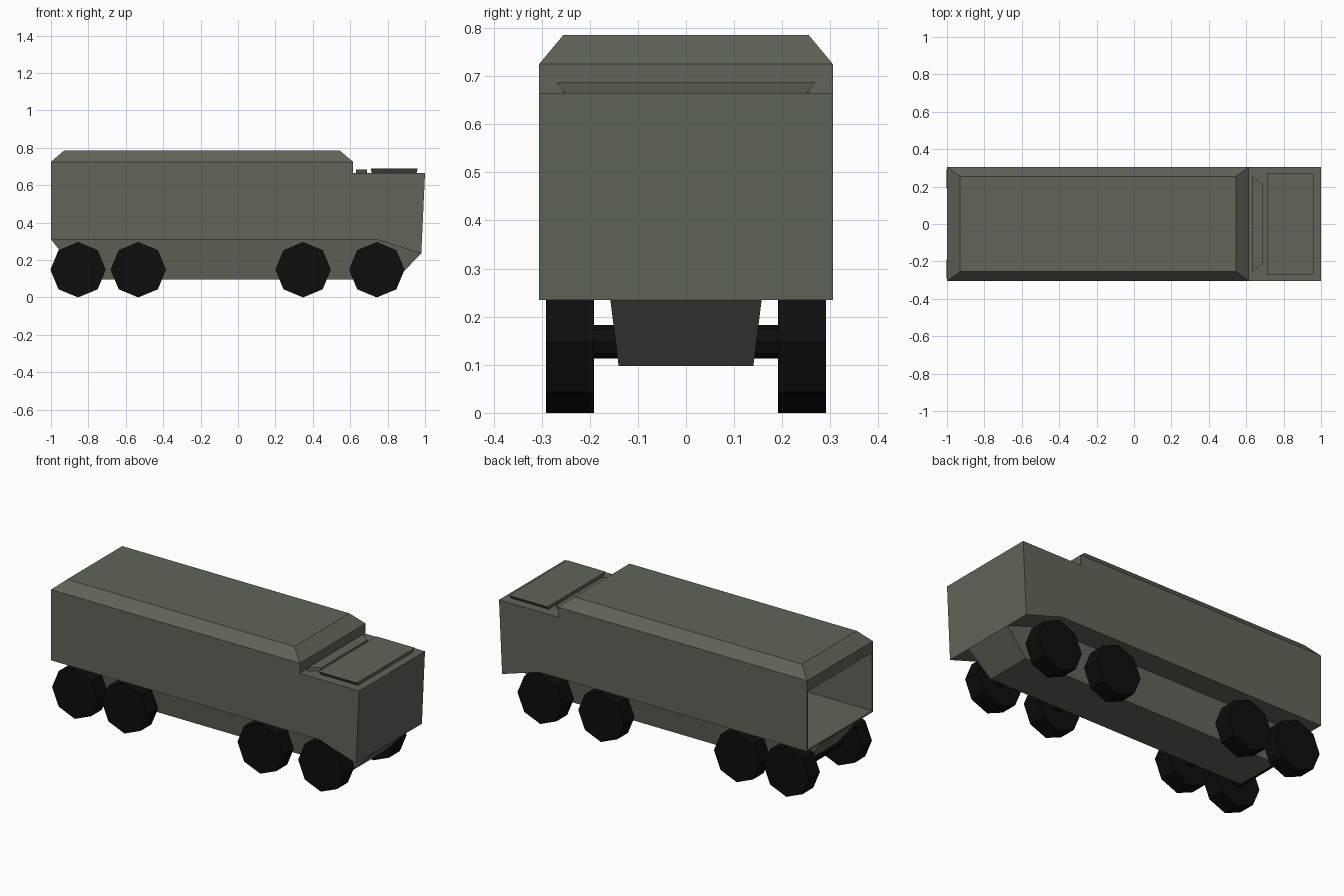
import bpy, bmesh, math
from mathutils import Vector

if "Cube" in bpy.data.objects:
    bpy.data.objects.remove(bpy.data.objects["Cube"])


def material(name, rgb):
    m = bpy.data.materials.new(name)
    m.diffuse_color = (*rgb, 1)
    m.use_nodes = True
    m.node_tree.nodes["Principled BSDF"].inputs["Base Color"].default_value = m.diffuse_color
    return m


OLIVE = material("olive_paint", (0.115, 0.13, 0.098))
BLACK = material("black_rubber", (0.004, 0.004, 0.004))


def finish(bm, name, mat):
    bmesh.ops.recalc_face_normals(bm, faces=bm.faces)
    me = bpy.data.meshes.new(name)
    bm.to_mesh(me)
    bm.free()
    me.materials.append(mat)
    ob = bpy.data.objects.new(name, me)
    bpy.context.collection.objects.link(ob)
    return ob


def loft(rings):
    """Closed solid through two matching rings of points."""
    bm = bmesh.new()
    a, b = [[bm.verts.new(p) for p in ring] for ring in rings]
    bm.faces.new(a)
    bm.faces.new(b[::-1])
    n = len(a)
    for i in range(n):
        bm.faces.new((a[i], b[i], b[(i + 1) % n], a[(i + 1) % n]))
    bmesh.ops.recalc_face_normals(bm, faces=bm.faces)
    return bm


def side_profile(profile, half_width):
    return loft([[(x, s * half_width(z), z) for x, z in profile] for s in (-1, 1)])


def face_at(bm, centre):
    return min(bm.faces, key=lambda f: (f.calc_center_median() - Vector(centre)).length)


# Upper body with cab step and sloped nose underside
body = side_profile([(-1, .31), (.74, .31), (.98, .235), (1, .665),
                     (.615, .665), (.615, .725), (-1, .725)], lambda z: .305)

# Chamfered roof raised from the top face
top = bmesh.ops.extrude_discrete_faces(body, faces=[])["faces"]
roof = face_at(body, (-.19, 0, .725))
r = bmesh.ops.extrude_face_region(body, geom=[roof])
for v in [g for g in r["geom"] if isinstance(g, bmesh.types.BMVert)]:
    v.co = (-.93 if v.co.x < 0 else .545, math.copysign(.255, v.co.y), .785)
if roof.is_valid:
    bmesh.ops.delete(body, geom=[roof], context='FACES_ONLY')

# Open cargo bay pushed in from the rear face
rear = face_at(body, (-1, 0, .5175))
bmesh.ops.inset_region(body, faces=[rear], thickness=.012)
for v in rear.verts:
    if v.co.z > .5:
        v.co.z = .66
r = bmesh.ops.extrude_face_region(body, geom=[rear])
for v in [g for g in r["geom"] if isinstance(g, bmesh.types.BMVert)]:
    v.co.x = .59
if rear.is_valid:
    bmesh.ops.delete(body, geom=[rear], context='FACES_ONLY')
finish(body, "upper_body", OLIVE)

# Narrow tapered lower hull
finish(side_profile([(-1, .311), (-.835, .097), (.845, .097), (.98, .235), (.74, .311)],
                    lambda z: .14 + (z - .097) * .125), "lower_hull", OLIVE)


# Cab deck plates
def plate(name, bottom, top, z0, z1):
    rings = []
    for (xa, ya, xb, yb), z in ((bottom, z0), (top, z1)):
        rings.append([(xa, -ya, z), (xb, -yb, z), (xb, yb, z), (xa, ya, z)])
    finish(loft(rings), name, OLIVE)


plate("cab_hatch", (.715, .25, .955, .25), (.71, .27, .96, .27), .664, .688)
plate("windscreen_plate", (.63, .255, .69, .215), (.63, .255, .69, .215), .664, .684)


# Octagonal wheels and axles
def drum(name, x, y, radius, width, sides):
    bm = bmesh.new()
    bmesh.ops.create_cone(bm, cap_ends=True, segments=sides, radius1=radius,
                          radius2=radius, depth=width)
    ob = finish(bm, name, BLACK)
    ob.rotation_euler.x = math.pi / 2
    ob.location = (x, y, .148)


for i, x in enumerate((-.855, -.533, .348, .742)):
    drum(f"axle_{i}", x, 0, .035, .42, 8)
    for side, s in (("right", -1), ("left", 1)):
        drum(f"wheel_{i}_{side}", x, s * .241, .148, .1, 8)
